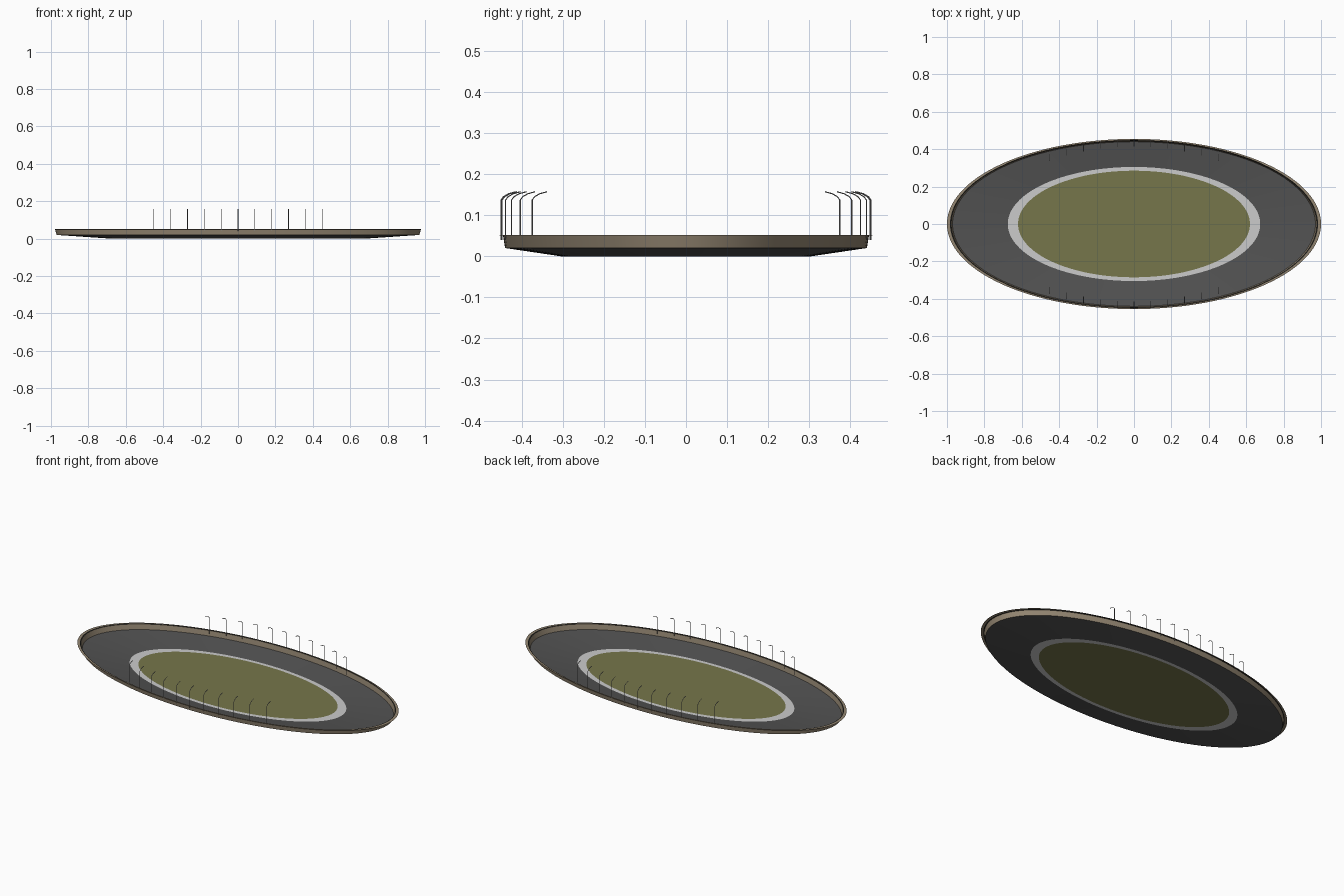
import bpy, bmesh, math

if "Cube" in bpy.data.objects:
    bpy.data.objects.remove(bpy.data.objects["Cube"])

def mat(name, col):
    m = bpy.data.materials.new(name)
    m.diffuse_color = (*col, 1)
    m.use_nodes = True
    m.node_tree.nodes["Principled BSDF"].inputs["Base Color"].default_value = m.diffuse_color
    return m

GRASS = mat("olive green", (0.18, 0.18, 0.07))
WHITE = mat("light grey", (0.60, 0.60, 0.60))
ASPHALT = mat("dark grey", (0.085, 0.085, 0.085))
TAN = mat("tan", (0.29, 0.235, 0.165))
BLACK = mat("near black", (0.015, 0.015, 0.013))
STEEL = mat("steel grey", (0.25, 0.25, 0.25))
SEG = 128

def finish(bm, name, material):
    me = bpy.data.meshes.new(name)
    bm.normal_update()
    bm.to_mesh(me)
    bm.free()
    ob = bpy.data.objects.new(name, me)
    bpy.context.collection.objects.link(ob)
    me.materials.append(material)
    bpy.context.view_layer.objects.active = ob
    ob.select_set(True)
    bpy.ops.object.shade_smooth_by_angle(angle=math.radians(35))
    ob.select_set(False)
    return ob

def ellipse_band(name, rings, material, cap=False):
    """Skin consecutive elliptical rings given as (x radius, y radius, z)."""
    bm = bmesh.new()
    loops = []
    for a, b, z in rings:
        loops.append([bm.verts.new((a * math.cos(t), b * math.sin(t), z))
                      for t in (2 * math.pi * i / SEG for i in range(SEG))])
    for lo, hi in zip(loops, loops[1:]):
        for i in range(SEG):
            j = (i + 1) % SEG
            bm.faces.new((lo[i], hi[i], hi[j], lo[j]))
    if cap:
        bm.faces.new(loops[0])
    return finish(bm, name, material)

# Ground: field, light ring and sloping apron
ellipse_band("field", [(0.62, 0.285, 0)], GRASS, cap=True)
ellipse_band("field_border", [(0.62, 0.285, 0), (0.675, 0.305, 0)], WHITE)
ellipse_band("apron", [(0.675, 0.305, 0), (0.72, 0.325, 0.003), (0.97, 0.44, 0.02)], ASPHALT)

# Outer wall with dark trim and thin flange
ellipse_band("outer_wall", [(0.97, 0.44, 0.02), (0.978, 0.445, 0.05)], TAN)
ellipse_band("wall_trim", [(0.978, 0.445, 0.05), (0.984, 0.448, 0.052)], BLACK)
ellipse_band("wall_flange", [(0.984, 0.448, 0.052), (1.0, 0.455, 0.051)], TAN)

# Lamp posts: hooked tubes leaning over the apron on both long sides
def lamp_post(name, x, side):
    y = 0.45 * math.sqrt(1 - (x / 0.81) ** 2)
    path = [(0, 0.04), (0, 0.137), (0.006, 0.145), (0.018, 0.152), (0.036, 0.157)]
    bm = bmesh.new()
    r, n, loops = 0.0016, 6, []
    for k, (d, z) in enumerate(path):
        p, q = path[max(k - 1, 0)], path[min(k + 1, len(path) - 1)]
        ang = math.atan2(q[1] - p[1], q[0] - p[0])
        loop = []
        for i in range(n):
            t = 2 * math.pi * i / n
            u, v = r * math.cos(t), r * math.sin(t)
            loop.append(bm.verts.new((x + u, side * (y - d + v * math.sin(ang)),
                                      z + v * math.cos(ang))))
        loops.append(loop)
    for lo, hi in zip(loops, loops[1:]):
        for i in range(n):
            j = (i + 1) % n
            bm.faces.new((lo[i], lo[j], hi[j], hi[i]))
    bm.faces.new(loops[0])
    bm.faces.new(loops[-1])
    bmesh.ops.recalc_face_normals(bm, faces=bm.faces)
    finish(bm, name, STEEL)

for side, label in ((-1, "front"), (1, "back")):
    for i in range(11):
        lamp_post(f"{label}_lamp_post_{i + 1}", -0.45 + 0.09 * i, side)
